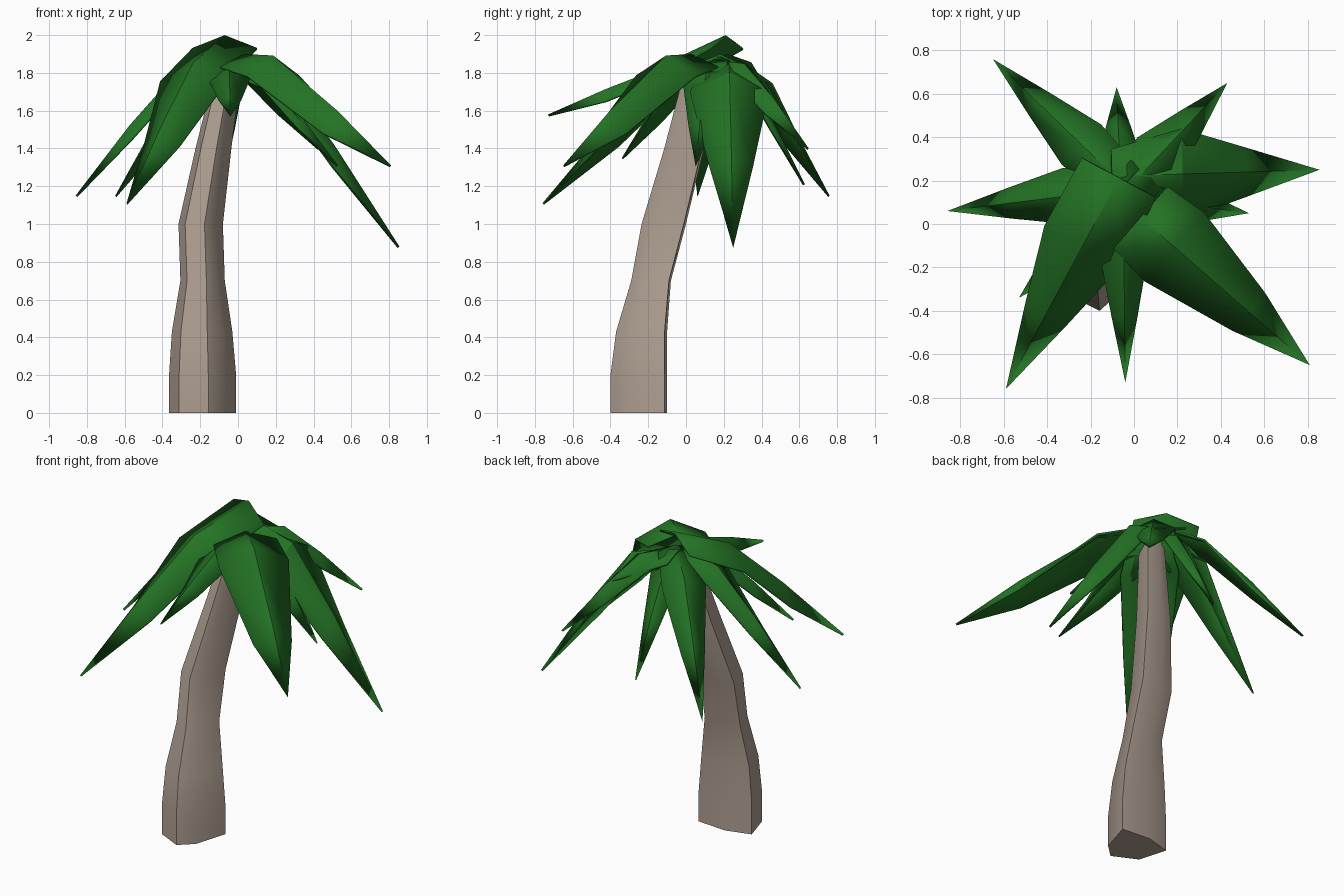
import bpy, bmesh
from mathutils import Vector

if "Cube" in bpy.data.objects:
    bpy.data.objects.remove(bpy.data.objects["Cube"])


def material(name, rgb):
    m = bpy.data.materials.new(name)
    m.diffuse_color = (*rgb, 1)
    m.use_nodes = True
    m.node_tree.nodes["Principled BSDF"].inputs["Base Color"].default_value = m.diffuse_color
    return m


bark = material("bark", (0.43, 0.35, 0.29))
leaf_green = material("leaf green", (0.017, 0.17, 0.018))


def loft(name, rings, mat, closed):
    """Bridge equal rings of points; closed rings also get end caps."""
    bm = bmesh.new()
    vs = [[bm.verts.new(p) for p in r] for r in rings]
    n = len(vs[0])
    for a, b in zip(vs, vs[1:]):
        for i in range(n if closed else n - 1):
            j = (i + 1) % n
            bm.faces.new((a[i], a[j], b[j], b[i]))
    if closed:
        bm.faces.new(vs[0][::-1])
        bm.faces.new(vs[-1])
    bmesh.ops.remove_doubles(bm, verts=bm.verts, dist=0.0005)
    bmesh.ops.recalc_face_normals(bm, faces=bm.faces)
    if not closed and sum(f.normal.z for f in bm.faces) < 0:
        bmesh.ops.reverse_faces(bm, faces=bm.faces)
    me = bpy.data.meshes.new(name)
    bm.to_mesh(me)
    bm.free()
    me.materials.append(mat)
    ob = bpy.data.objects.new(name, me)
    bpy.context.collection.objects.link(ob)
    bpy.ops.object.select_all(action='DESELECT')
    ob.select_set(True)
    bpy.context.view_layer.objects.active = ob
    bpy.ops.object.shade_smooth_by_angle(angle=0.6)
    return ob


# Leaning six-sided trunk: z, x range, y range
section = [(-.7, -.5), (.17, -1), (.65, -.47), (1, .9), (-.1, 1), (-1, .7)]
levels = [(0.00, -.365, -.01, -.40, -.10), (0.20, -.365, -.01, -.40, -.10),
          (0.43, -.35, -.03, -.37, -.10), (0.70, -.305, -.07, -.29, -.08),
          (1.00, -.315, -.08, -.235, 0.0), (1.40, -.225, -.035, -.115, .095),
          (1.84, -.115, .02, .0, .16)]
loft("trunk", [[((x0 + x1) / 2 + u * (x1 - x0) / 2, (y0 + y1) / 2 + v * (y1 - y0) / 2, z)
                for u, v in section] for z, x0, x1, y0, y1 in levels], bark, True)


def frond(i, base, tip, width, bump, root=1.0, bend=.32):
    """Folded leaf: arched ridge with two drooping edges, pointed tip."""
    base, tip = Vector(base), Vector(tip)
    d = tip - base
    side = Vector((-d.y, d.x, 0)).normalized()
    rings = []
    for t, w, lift, drop in ((0, root, 0, .35), (bend, 1, 1, .5),
                             (.64, .55, .68, 1.0), (1, 0, 0, 0)):
        c = base + d * t + Vector((0, 0, bump * lift))
        e = side * width * w
        down = Vector((0, 0, -width * w * drop))
        rings.append([c - e + down, c, c + e + down])
    ob = loft(f"frond_{i}", rings, leaf_green, False)
    s = ob.modifiers.new("thickness", 'SOLIDIFY')
    s.thickness = 0.012


# Crown: three broad top fronds and narrower ones around them
fronds = [
    ((-.07, .21, 2.0), (-.59, -.76, 1.11), .20, .14, .97),
    ((.03, .03, 1.90), (.81, -.65, 1.31), .21, .11, .9, .2),
    ((-.10, .22, 1.90), (.855, .25, .88), .21, .25, .6, .34),
    ((-.05, .18, 1.90), (-.65, .76, 1.15), .13, .15, .8),
    ((-.06, .15, 1.86), (-.08, .63, 1.21), .10, .16, .8),
    ((-.04, .15, 1.87), (.43, .65, 1.40), .13, .13, .8),
    ((-.04, .13, 1.84), (.53, .05, 1.31), .12, .12, .8),
    ((-.05, .12, 1.86), (-.04, -.73, 1.58), .11, .05, .8),
    ((-.06, .16, 1.89), (-.86, .06, 1.15), .13, .16, .8),
    ((-.06, .12, 1.85), (-.53, -.34, 1.35), .12, .12, .8),
]
for i, f in enumerate(fronds, 1):
    frond(i, *f)
